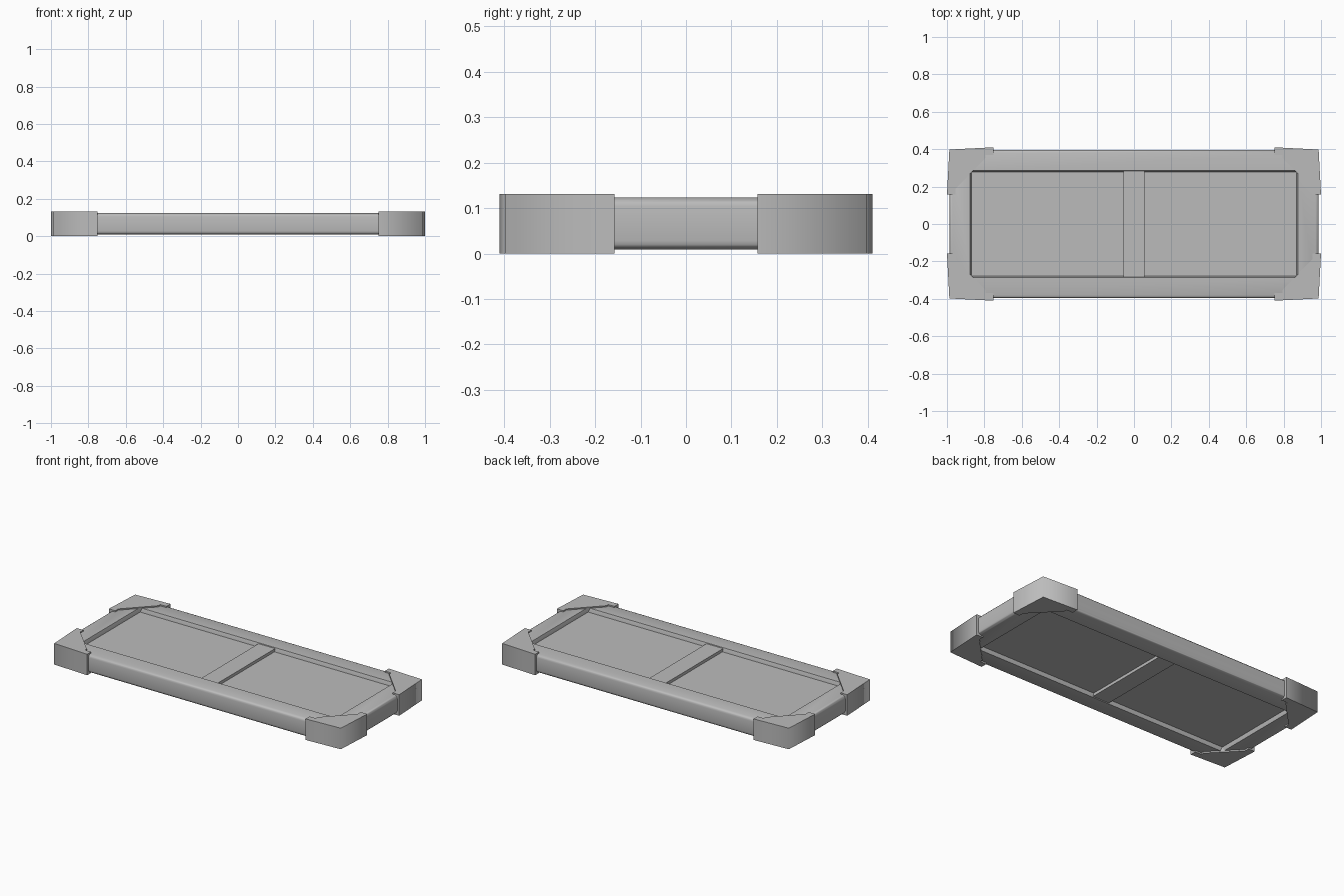
import bpy, bmesh, math

cube = bpy.data.objects.get("Cube")
if cube:
    bpy.data.objects.remove(cube, do_unlink=True)

# Single grey finish
grey = bpy.data.materials.new("matte grey")
grey.use_nodes = True
grey.diffuse_color = (0.5, 0.5, 0.5, 1)
bsdf = grey.node_tree.nodes["Principled BSDF"]
bsdf.inputs["Base Color"].default_value = (0.5, 0.5, 0.5, 1)
bsdf.inputs["Roughness"].default_value = 0.6


def finish(name, bm, smooth_angle):
    bmesh.ops.recalc_face_normals(bm, faces=bm.faces)
    mesh = bpy.data.meshes.new(name)
    bm.to_mesh(mesh)
    bm.free()
    mesh.materials.append(grey)
    obj = bpy.data.objects.new(name, mesh)
    bpy.context.collection.objects.link(obj)
    bpy.ops.object.select_all(action="DESELECT")
    obj.select_set(True)
    bpy.context.view_layer.objects.active = obj
    bpy.ops.object.shade_smooth_by_angle(angle=math.radians(smooth_angle))
    return obj


def box(name, half_x, half_y, low, high):
    bm = bmesh.new()
    bmesh.ops.create_cube(bm, size=1)
    for v in bm.verts:
        v.co.x *= 2 * half_x
        v.co.y *= 2 * half_y
        v.co.z = high if v.co.z > 0 else low
    return finish(name, bm, 30)


def prism(name, outline, low, high, smooth_angle):
    bm = bmesh.new()
    face = bm.faces.new([bm.verts.new((x, y, low)) for x, y in outline])
    top = bmesh.ops.extrude_face_region(bm, geom=[face])["geom"]
    for v in top:
        if isinstance(v, bmesh.types.BMVert):
            v.co.z = high
    return finish(name, bm, smooth_angle)


# Rectangular frame: a (inset, height) rail section carried around the four corners
MID, HALF_X, HALF_Y = 0.066, 0.987, 0.396
upper = [(0, 0.038), (0.002, 0.046), (0.007, 0.053), (0.016, 0.057),
         (0.111, 0.057), (0.12, 0.03)]
section = upper + [(d, -h) for d, h in reversed(upper)]
bm = bmesh.new()
loops = []
for d, h in section:
    x, y = HALF_X - d, HALF_Y - d
    loops.append([bm.verts.new((sx * x, sy * y, MID + h))
                  for sx, sy in ((1, 1), (-1, 1), (-1, -1), (1, -1))])
for i, loop in enumerate(loops):
    after = loops[(i + 1) % len(loops)]
    for j in range(4):
        k = (j + 1) % 4
        bm.faces.new((loop[j], loop[k], after[k], after[j]))
finish("frame", bm, 35)

# Recessed panel and centre crossbar
box("panel", 0.88, 0.29, 0.032, 0.1)
box("centre_bar", 0.057, 0.285, 0.014, 0.118)

# Corner brackets wrapping the frame
corner = [(0.987, 0.398), (0.752, 0.41), (0.752, 0.37), (0.795, 0.37),
          (0.795, 0.352), (0.955, 0.187), (0.955, 0.157), (1.0, 0.157)]
for sx, side in ((1, "left"), (-1, "right")):
    for sy, end in ((-1, "front"), (1, "back")):
        prism(f"{end}_{side}_bracket", [(sx * x, sy * y) for x, y in corner],
              0, 0.131, 86)
